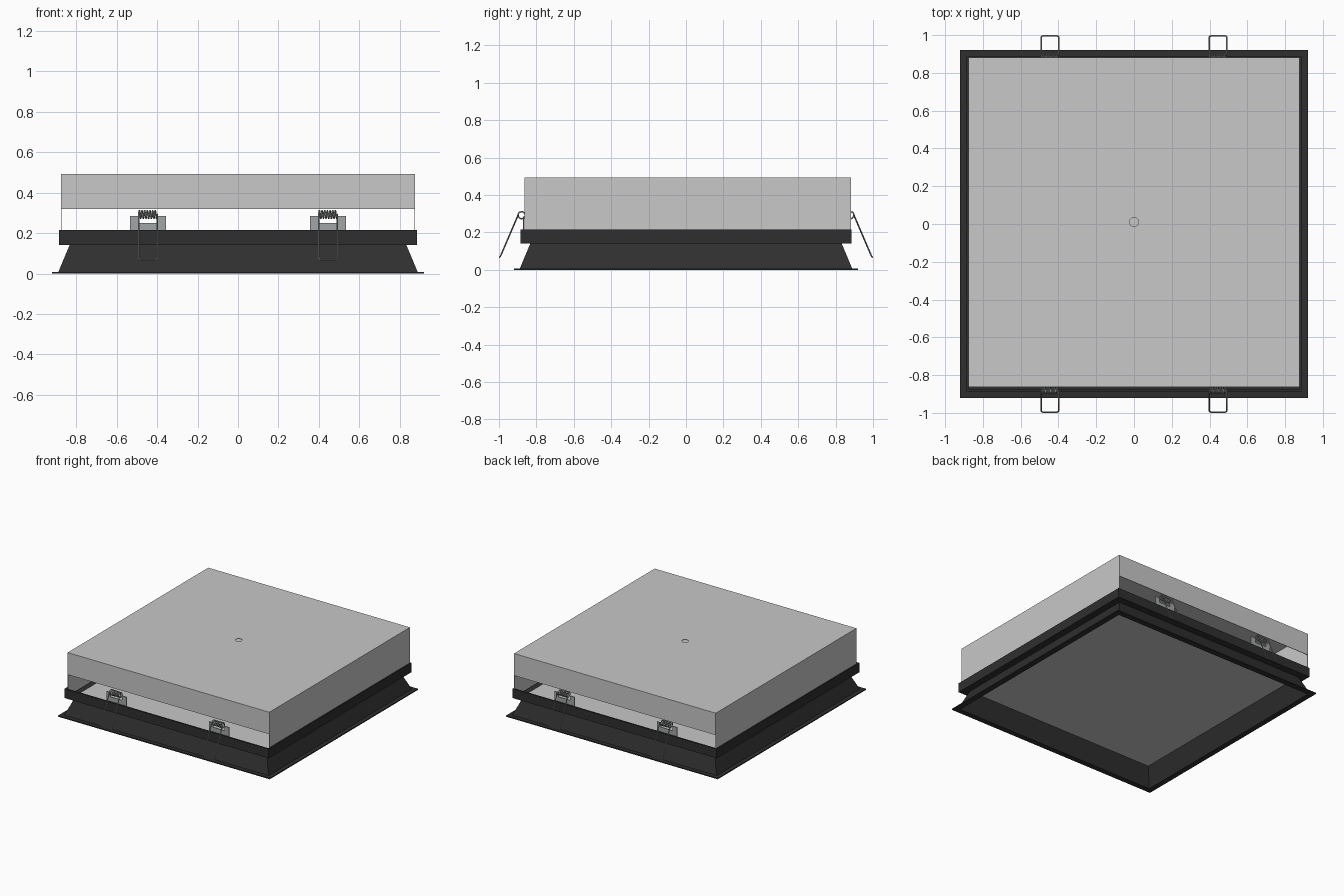
import bpy, bmesh, math
from mathutils import Vector

cube = bpy.data.objects.get("Cube")
if cube:
    bpy.data.objects.remove(cube)


def material(name, rgb, metallic=0.0):
    m = bpy.data.materials.new(name)
    m.use_nodes = True
    m.diffuse_color = (*rgb, 1)
    m.node_tree.nodes["Principled BSDF"].inputs["Base Color"].default_value = (*rgb, 1)
    return m


GREY = material("light grey", (0.58, 0.58, 0.58))
BLACK = material("matt black", (0.028, 0.028, 0.028))
STEEL = material("spring steel", (0.36, 0.38, 0.38))


def add(name, bm, mat):
    bmesh.ops.recalc_face_normals(bm, faces=bm.faces)
    mesh = bpy.data.meshes.new(name)
    bm.to_mesh(mesh)
    bm.free()
    mesh.materials.append(mat)
    ob = bpy.data.objects.new(name, mesh)
    bpy.context.collection.objects.link(ob)
    return ob


def square_sweep(name, profile, mat):
    """Sweep a closed (half width, height) profile around a square."""
    bm = bmesh.new()
    corners = [(1, 1), (-1, 1), (-1, -1), (1, -1)]
    rings = [[bm.verts.new((sx * r, sy * r, z)) for r, z in profile] for sx, sy in corners]
    n = len(profile)
    for i in range(4):
        a, b = rings[i], rings[(i + 1) % 4]
        for j in range(n):
            k = (j + 1) % n
            bm.faces.new((a[j], a[k], b[k], b[j]))
    return add(name, bm, mat)


# Flared trim frame with flange, sloping reflector and upright rim
square_sweep("trim_frame", [
    (0.92, 0), (0.92, 0.008), (0.888, 0.008), (0.832, 0.142),
    (0.886, 0.142), (0.886, 0.215), (0.874, 0.215), (0.874, 0.152),
    (0.822, 0.152), (0.878, 0)], BLACK)

# Diffuser panel resting on the reflector ledge
bm = bmesh.new()
bmesh.ops.create_cube(bm, size=1)
bmesh.ops.scale(bm, vec=(1.656, 1.656, 0.01), verts=bm.verts)
bmesh.ops.translate(bm, vec=(0, 0, 0.148), verts=bm.verts)
add("diffuser_panel", bm, GREY)

# Folded sheet housing: drilled top, short front and back flaps, full sides
HX, Y0, Y1, TOP = 0.876, -0.863, 0.882, 0.493
bm = bmesh.new()
corners = [bm.verts.new(p) for p in
           [(-HX, Y0, TOP), (HX, Y0, TOP), (HX, Y1, TOP), (-HX, Y1, TOP)]]
hole = [bm.verts.new((0.024 * math.cos(i * math.tau / 24),
                      0.01 + 0.024 * math.sin(i * math.tau / 24), TOP)) for i in range(24)]
edges = [bm.edges.new((loop[i], loop[(i + 1) % len(loop)]))
         for loop in (corners, hole) for i in range(len(loop))]
bmesh.ops.triangle_fill(bm, edges=edges, use_beauty=True, normal=(0, 0, 1))
for i, low in enumerate((0.32, 0.155, 0.32, 0.155)):
    a, b = corners[i], corners[(i + 1) % 4]
    c, d = [bm.verts.new((v.co.x, v.co.y, low)) for v in (b, a)]
    bm.faces.new((a, d, c, b))
housing = add("housing", bm, GREY)
# Make sure the sheet thickens inwards
if any(p.normal.z < -0.5 for p in housing.data.polygons):
    housing.data.flip_normals()
sheet = housing.modifiers.new("sheet", 'SOLIDIFY')
sheet.thickness = 0.004
sheet.offset = -1


def bracket(name, x, side):
    """Notched sheet bracket standing inside the rim."""
    outline = [(-0.088, 0.153), (0.088, 0.153), (0.088, 0.285), (0.05, 0.285),
               (0.05, 0.25), (-0.05, 0.25), (-0.05, 0.285), (-0.088, 0.285)]
    bm = bmesh.new()
    face = bm.faces.new([bm.verts.new((x + u, side * 0.866, z)) for u, z in outline])
    ext = bmesh.ops.extrude_face_region(bm, geom=[face])["geom"]
    verts = [g for g in ext if isinstance(g, bmesh.types.BMVert)]
    bmesh.ops.translate(bm, vec=(0, side * 0.006, 0), verts=verts)
    add(name, bm, STEEL)


def spring(name, x, side):
    """Coil with two arms joined by a bottom bar, in one wire."""
    w, turns, steps, r = 0.046, 7, 12, 0.019
    pts = []
    for i in range(turns * steps + 1):
        t = i / (turns * steps)
        a = t * turns * math.tau
        pts.append((-w + 2 * w * t, 0.879 + r * math.cos(a), 0.292 + r * math.sin(a)))
    pts += [(w, 0.991, 0.075), (w - 0.008, 0.996, 0.067),
            (-w + 0.008, 0.996, 0.067), (-w, 0.991, 0.075)]
    curve = bpy.data.curves.new(name, 'CURVE')
    curve.dimensions = '3D'
    curve.bevel_depth = 0.004
    curve.bevel_resolution = 1
    s = curve.splines.new('POLY')
    s.points.add(len(pts) - 1)
    for p, (u, y, z) in zip(s.points, pts):
        p.co = (x + u, side * y, z, 1)
    s.use_cyclic_u = True
    curve.materials.append(STEEL)
    bpy.context.collection.objects.link(bpy.data.objects.new(name, curve))


# Four mounting clips
for side, end in ((-1, "front"), (1, "back")):
    for x, hand in ((-0.445, "right"), (0.445, "left")):
        bracket(f"{end}_{hand}_bracket", x, side)
        spring(f"{end}_{hand}_spring", x, side)
